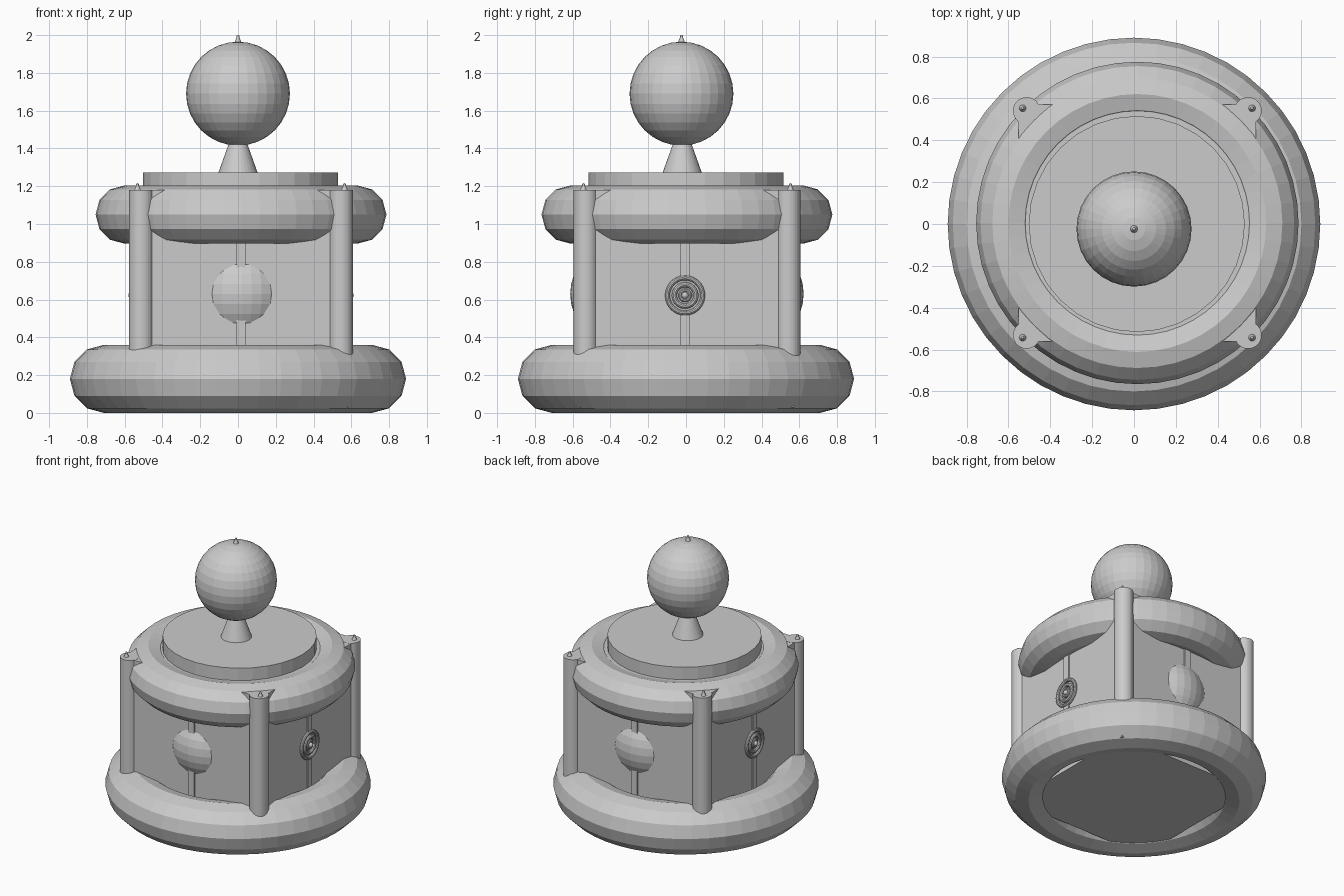
import bpy
from math import pi

if "Cube" in bpy.data.objects:
    bpy.data.objects.remove(bpy.data.objects["Cube"])

CX, CY = 0.016, 0.005      # centre of the body
HALF = 0.567               # half width of the square body


def name(label):
    ob = bpy.context.object
    ob.name = label
    return ob


def torus(label, loc, major, minor, rot=(0, 0, 0), segs=48, sides=12):
    bpy.ops.mesh.primitive_torus_add(location=loc, rotation=rot, major_radius=major,
                                     minor_radius=minor, major_segments=segs,
                                     minor_segments=sides)
    return name(label)


def ball(label, loc, r, segs=32, rings=16):
    bpy.ops.mesh.primitive_uv_sphere_add(location=loc, radius=r, segments=segs, ring_count=rings)
    return name(label)


def cone(label, x, y, z0, z1, r0, r1, segs=32):
    bpy.ops.mesh.primitive_cone_add(location=(x, y, (z0 + z1) / 2), radius1=r0, radius2=r1,
                                    depth=z1 - z0, vertices=segs)
    return name(label)


def box(label, loc, size):
    bpy.ops.mesh.primitive_cube_add(size=1, location=loc)
    ob = name(label)
    ob.scale = size
    return ob


def spike(label, x, y, z, h):
    # small pointed tip with a bead on top
    cone(label, x, y, z - 0.01, z + h, 0.021, 0.003, 16)
    ball(label + "_bead", (x, y, z + h - 0.007), 0.008, 12, 8)


# rounded base, square body, upper ring and lid
torus("base_ring", (0, 0, 0.18), 0.71, 0.18)
box("body", (CX, CY, 0.604), (2 * HALF, 2 * HALF, 1.152))
torus("upper_ring", (CX, CY, 1.05), 0.616, 0.154)
cone("lid", 0.013, 0, 1.1, 1.272, 0.516, 0.516)

# neck, globe and its tip
cone("neck", 0, -0.02, 1.26, 1.5, 0.108, 0.022)
ball("globe", (0, -0.024, 1.69), 0.275)
spike("globe_tip", 0, -0.024, 1.965, 0.035)

# corner pillars with tips
for sx in (-1, 1):
    for sy in (-1, 1):
        cone("pillar", CX + sx * 0.529, CY + sy * 0.536, 0.1, 1.181, 0.065, 0.065)
        spike("pillar_tip", CX + sx * 0.548, CY + sy * 0.548, 1.18, 0.035)

for s in (-1, 1):
    # front and back: domed bulge and vertical strip
    ball("dome", (CX + 0.004, CY + s * (HALF - 0.224), 0.63), 0.275)
    box("strip", (CX, CY + s * HALF, 0.63), (0.048, 0.02, 0.8))
    # sides: vertical strips and concentric rings around a stud
    x = CX + s * HALF
    y = -0.005
    box("side_strip_low", (x, y, 0.36), (0.02, 0.048, 0.33))
    box("side_strip_high", (x, y, 0.86), (0.02, 0.048, 0.28))
    for major, minor in ((0.093, 0.013), (0.057, 0.014), (0.026, 0.010)):
        torus("side_ring", (x + s * 0.006, y, 0.622), major, minor, (0, pi / 2, 0), 32, 10)
    ball("stud", (x + s * 0.012, y, 0.622), 0.018, 16, 8)
